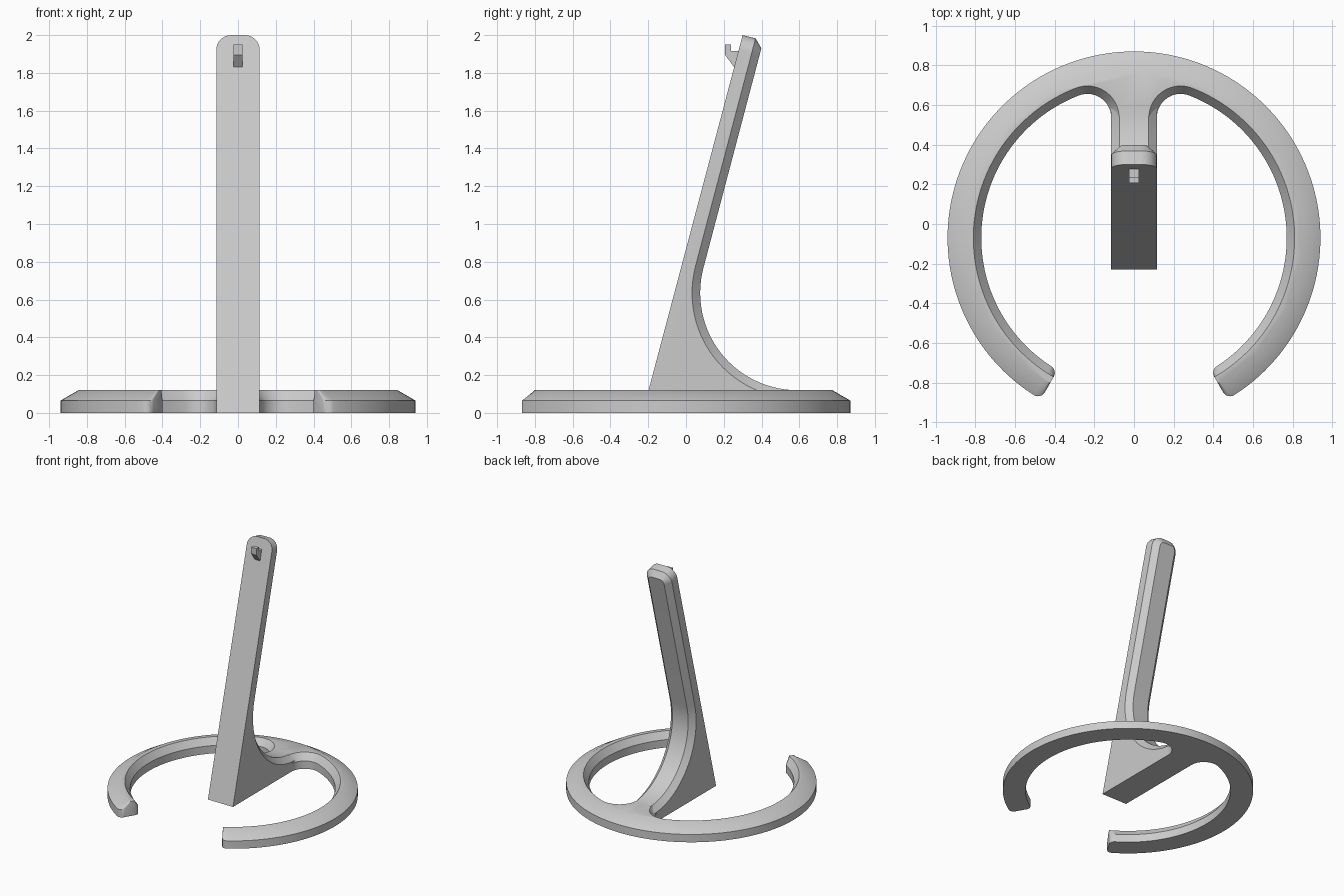
import bpy, bmesh, math
from math import radians, sin, cos, asin, atan2, sqrt, degrees

cube = bpy.data.objects.get("Cube")
if cube:
    bpy.data.objects.remove(cube, do_unlink=True)

grey = bpy.data.materials.new("matte grey")
grey.use_nodes = True
grey.diffuse_color = (0.6, 0.6, 0.6, 1)
grey.node_tree.nodes["Principled BSDF"].inputs["Base Color"].default_value = (0.6, 0.6, 0.6, 1)


def arc(cx, cy, r, a0, a1, n):
    """Points on an arc, angles in degrees."""
    angles = [radians(a0 + (a1 - a0) * i / n) for i in range(n + 1)]
    return [(cx + r * cos(a), cy + r * sin(a)) for a in angles]


def finish(bm, name, angle=35):
    bmesh.ops.recalc_face_normals(bm, faces=bm.faces)
    mesh = bpy.data.meshes.new(name)
    bm.to_mesh(mesh)
    bm.free()
    mesh.materials.append(grey)
    obj = bpy.data.objects.new(name, mesh)
    bpy.context.collection.objects.link(obj)
    bpy.ops.object.select_all(action="DESELECT")
    obj.select_set(True)
    bpy.context.view_layer.objects.active = obj
    bpy.ops.object.shade_smooth_by_angle(angle=radians(angle))
    return obj


def prism(profile, half):
    """Extrude a (y, z) profile across x."""
    bm = bmesh.new()
    face = bm.faces.new([bm.verts.new((-half, y, z)) for y, z in profile])
    out = bmesh.ops.extrude_face_region(bm, geom=[face])
    moved = [v for v in out["geom"] if isinstance(v, bmesh.types.BMVert)]
    bmesh.ops.translate(bm, vec=(2 * half, 0, 0), verts=moved)
    bmesh.ops.recalc_face_normals(bm, faces=bm.faces)
    return bm


HALF = 0.115            # half width of the stem
CY = -0.07              # ring centre
OUTER, INNER = 0.94, 0.77
TOP_OUT, TOP_IN = 0.845, 0.81
FILLET, ROUND = 0.12, 0.04
HEIGHT, SHOULDER = 0.12, 0.065

# Open ring base: outline of the right half, then mirrored
cut = -60
off_out = degrees(asin(ROUND / (OUTER - ROUND)))
off_in = degrees(asin(ROUND / (INNER + ROUND)))


def polar(r, a):
    return r * cos(radians(a)), r * sin(radians(a))


ring = arc(0, 0, OUTER, 90, cut + off_out, 64)
ring += arc(*polar(OUTER - ROUND, cut + off_out), ROUND, cut + off_out, cut - 90, 6)[1:]
ring += arc(*polar(INNER + ROUND, cut + off_in), ROUND, cut - 90, cut - 180 + off_in, 6)
fx = HALF + FILLET
fy = sqrt((INNER - FILLET) ** 2 - fx ** 2)
tangent = degrees(atan2(fy, fx))
ring += arc(0, 0, INNER, cut + off_in, tangent, 56)[1:]
low = ring + arc(fx, fy, FILLET, tangent, 180, 16)[1:]

# Chamfered top outline: clamp the ring radius, widen the fillet
high = []
for x, y in ring:
    r = math.hypot(x, y)
    k = min(max(r, TOP_IN), TOP_OUT) / r
    high.append((x * k, y * k))
high += arc(fx, fy, FILLET + TOP_IN - INNER, tangent, 180, 16)[1:]


def mirrored(half):
    return half + [(-x, y) for x, y in reversed(half[1:])]


bm = bmesh.new()
layers = [(low, 0), (low, SHOULDER), (high, HEIGHT)]
loops = [[bm.verts.new((x, y + CY, z)) for x, y in mirrored(pts)] for pts, z in layers]
for a, b in zip(loops, loops[1:]):
    for i in range(len(a)):
        j = (i + 1) % len(a)
        bm.faces.new((a[i], a[j], b[j], b[i]))
bm.faces.new(loops[0])
bm.faces.new(loops[-1])
finish(bm, "ring_base")

# Leaning stem with a curved heel that runs into the ring
LEAN, FOOT = 0.265, -0.23
tilt = degrees(atan2(LEAN, 1))
heel = arc(0.59, 0.635, 0.515, 270, 180 - tilt, 28)
profile = [(FOOT, 0), (0.7, 0), (0.7, HEIGHT)] + heel + [(0.41, 1.972), (FOOT + 2 * LEAN, 2)]
bm = prism(profile, HALF)

# Round the top corners
top = [e for e in bm.edges
       if all(v.co.z > 1.9 for v in e.verts) and abs(e.verts[0].co.x - e.verts[1].co.x) < 0.01]
bmesh.ops.bevel(bm, geom=top, offset=0.08, segments=8, profile=0.5, affect="EDGES")


def is_rear(v):
    return v.co.y - FOOT - LEAN * v.co.z > 0.05 and v.co.z > 0.05


# Chamfer the whole rear rim
rim = [e for e in bm.edges
       if all(is_rear(v) for v in e.verts) and abs(e.verts[0].co.x - e.verts[1].co.x) < 0.2]
bmesh.ops.bevel(bm, geom=rim, offset=0.043, segments=1, affect="EDGES")
finish(bm, "stem")

# Small hook near the top of the stem
hook = [(0.207, 1.95), (0.238, 1.95), (0.238, 1.917), (0.29, 1.917), (0.27, 1.83),
        (0.255, 1.83), (0.207, 1.895)]
finish(prism(hook, 0.024), "hook", 20)
